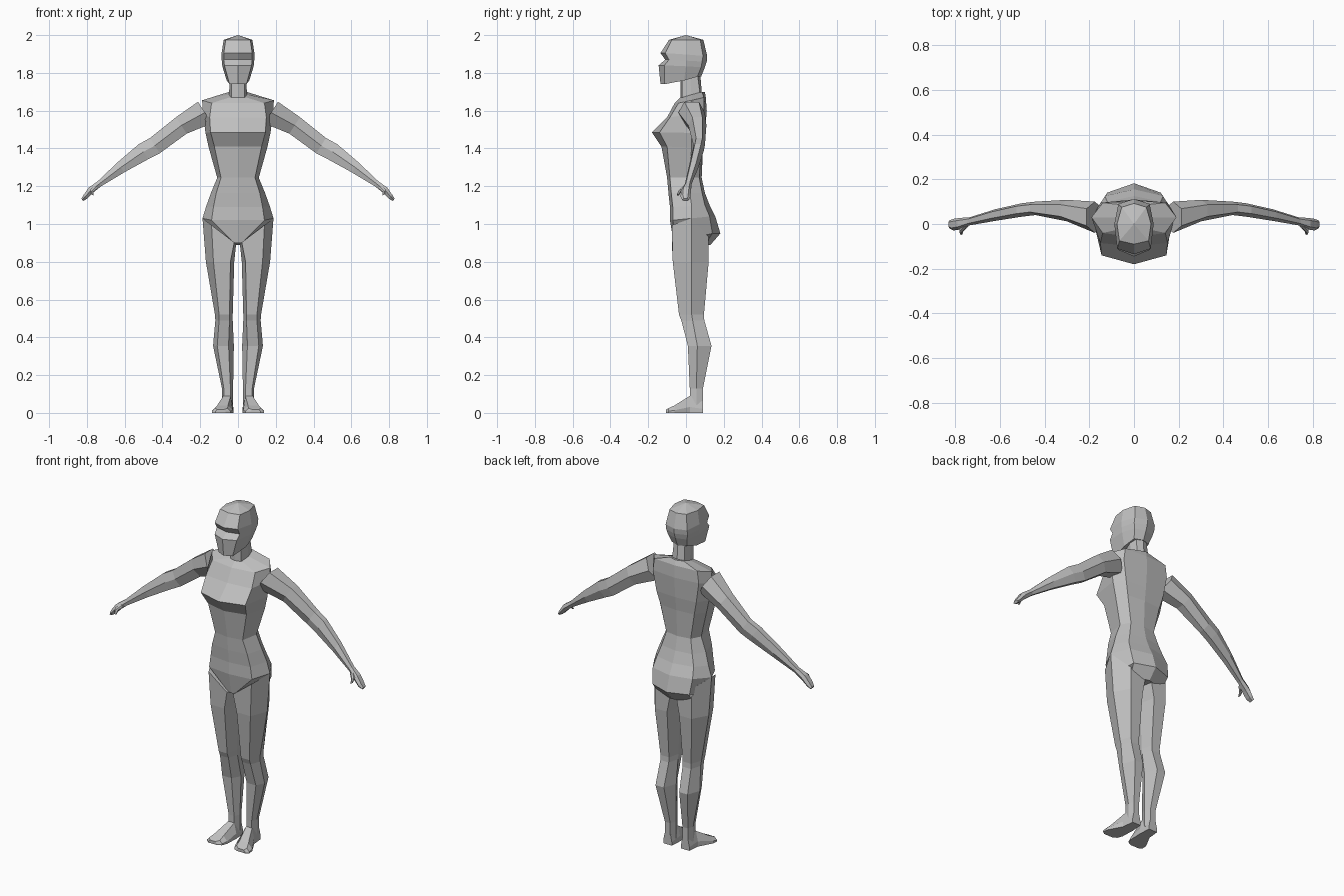
import bpy, bmesh
from mathutils import Vector

grey = bpy.data.materials.new("plain grey")
grey.diffuse_color = (0.53, 0.53, 0.53, 1)


def loft(name, rings, mirror=False):
    """Skin a list of equal-length point rings, cap both ends, flat shaded."""
    bm = bmesh.new()
    rows = [[bm.verts.new(p) for p in ring] for ring in rings]
    n = len(rows[0])
    for a, b in zip(rows, rows[1:]):
        for i in range(n):
            j = (i + 1) % n
            bm.faces.new((a[i], a[j], b[j], b[i]))
    bm.faces.new(rows[0])
    bm.faces.new(rows[-1])
    bmesh.ops.remove_doubles(bm, verts=bm.verts, dist=0.0005)
    bmesh.ops.recalc_face_normals(bm, faces=bm.faces)
    me = bpy.data.meshes.new(name)
    bm.to_mesh(me)
    bm.free()
    me.materials.append(grey)
    ob = bpy.data.objects.new(name, me)
    bpy.context.collection.objects.link(ob)
    if mirror:
        mod = ob.modifiers.new("mirror", 'MIRROR')
        mod.use_mirror_merge = False
    return ob


def sym_ring(zf, zb, yfc, xf, yf, xs, ys, xb, yb, ybc):
    """Symmetric eight-sided section: front centre, front corner, side, back corner, back centre."""
    zm = (zf + zb) / 2
    half = [(xf, yf, zf), (xs, ys, zm), (xb, yb, zb)]
    return ([(0, yfc, zf)] + half + [(0, ybc, zb)]
            + [(-x, y, z) for x, y, z in reversed(half)])


# torso, from neck base to crotch
loft("torso", [sym_ring(*r) for r in (
    (1.67, 1.70, -.03, .045, -.02, .05, .03, .045, .085, .10),
    (1.64, 1.67, -.06, .14, -.04, .19, .03, .14, .095, .105),
    (1.565, 1.60, -.10, .15, -.085, .185, .03, .15, .095, .11),
    (1.485, 1.48, -.18, .145, -.14, .172, .03, .13, .09, .10),
    (1.41, 1.40, -.13, .125, -.10, .155, .03, .11, .08, .09),
    (1.245, 1.245, -.10, .09, -.085, .11, .015, .08, .07, .083),
    (1.165, 1.165, -.093, .115, -.078, .143, .02, .10, .085, .10),
    (1.09, 1.10, -.085, .13, -.07, .168, .03, .12, .10, .125),
    (1.02, 1.04, -.085, .14, -.07, .188, .03, .13, .125, .155),
    (.90, .95, -.065, .02, -.06, .15, .03, .12, .14, .182),
    (.90, .89, -.03, .02, -.03, .04, .03, .11, .10, .13),
)])

# neck
loft("neck", [sym_ring(*r) for r in (
    (1.79, 1.80, -.03, .035, -.02, .045, .02, .035, .06, .075),
    (1.66, 1.68, -.03, .035, -.02, .047, .03, .04, .075, .085),
)])

# head with brow, eye recess and jaw
loft("head", [sym_ring(*r) for r in (
    (2.0, 2.0, 0, 0, 0, 0, 0, 0, 0, 0),
    (1.975, 1.975, -.09, .065, -.075, .076, 0, .055, .075, .092),
    (1.905, 1.89, -.135, .075, -.11, .088, 0, .07, .09, .112),
    (1.87, 1.86, -.11, .075, -.09, .086, 0, .07, .085, .11),
    (1.84, 1.83, -.145, .072, -.115, .083, 0, .062, .08, .10),
    (1.74, 1.78, -.135, .045, -.115, .06, -.01, .05, .06, .08),
)])


def leg_ring(zi, zo, xfi, xfo, yf, xo, yo, xbo, xbi, yb, xi):
    """Six-sided leg section, sloping from inner height zi to outer height zo."""
    pts = [(xfi, yf), (xfo, yf), (xo, yo), (xbo, yb), (xbi, yb), (xi, yo)]
    return [(x, y, zi + (zo - zi) * (x - xi) / (xo - xi)) for x, y in pts]


# legs
loft("legs", [leg_ring(*r) for r in (
    (.895, 1.03, .02, .14, -.075, .188, .03, .12, .02, .12, .01),
    (.80, .80, .04, .13, -.07, .17, .03, .12, .04, .12, .02),
    (.52, .52, .045, .10, -.037, .122, .03, .10, .045, .095, .028),
    (.49, .49, .045, .10, -.025, .12, .035, .10, .045, .097, .028),
    (.355, .355, .05, .11, .01, .132, .06, .105, .05, .135, .022),
    (.13, .13, .04, .075, .02, .085, .055, .075, .04, .09, .026),
    (.03, .03, .04, .075, .02, .085, .055, .075, .04, .09, .026),
)], mirror=True)

# feet: heel to toe, each row y, inner x, outer x, top height, top inset
loft("feet", [[(a, y, 0), (b, y, 0), (b, y, h * .35), (b - s, y, h),
               (a + s, y, h), (a, y, h * .35)] for y, a, b, h, s in (
    (.09, .03, .085, .06, .008),
    (.02, .025, .092, .09, .014),
    (-.06, .028, .135, .04, .025),
    (-.092, .04, .138, .025, .015),
    (-.105, .065, .12, .018, .01),
)], mirror=True)


def limb(name, rows, normal):
    """Hexagonal limb; rows are centre x, y, z, half depth in y, half thickness."""
    n = Vector(normal).normalized()
    hexagon = [(1, 0), (.55, 1), (-.55, 1), (-1, 0), (-.55, -1), (.55, -1)]
    rings = [[Vector((x, y + ty * u, z)) + n * tn * v for u, v in hexagon]
             for x, y, z, ty, tn in rows]
    loft(name, rings, mirror=True)


# arms with hands
limb("arms", (
    (.175, .03, 1.59, .07, .068),
    (.30, .06, 1.522, .048, .052),
    (.44, .07, 1.415, .03, .048),
    (.50, .063, 1.383, .03, .047),
    (.62, .04, 1.30, .026, .032),
    (.735, .012, 1.212, .018, .016),
    (.78, .001, 1.178, .026, .018),
    (.808, -.003, 1.145, .026, .014),
    (.825, -.002, 1.128, .018, .008),
), (.54, 0, .84))

# thumbs
limb("thumbs", (
    (.75, -.005, 1.198, .012, .011),
    (.772, -.028, 1.178, .01, .010),
    (.772, -.042, 1.155, .007, .007),
), (.84, 0, .54))
